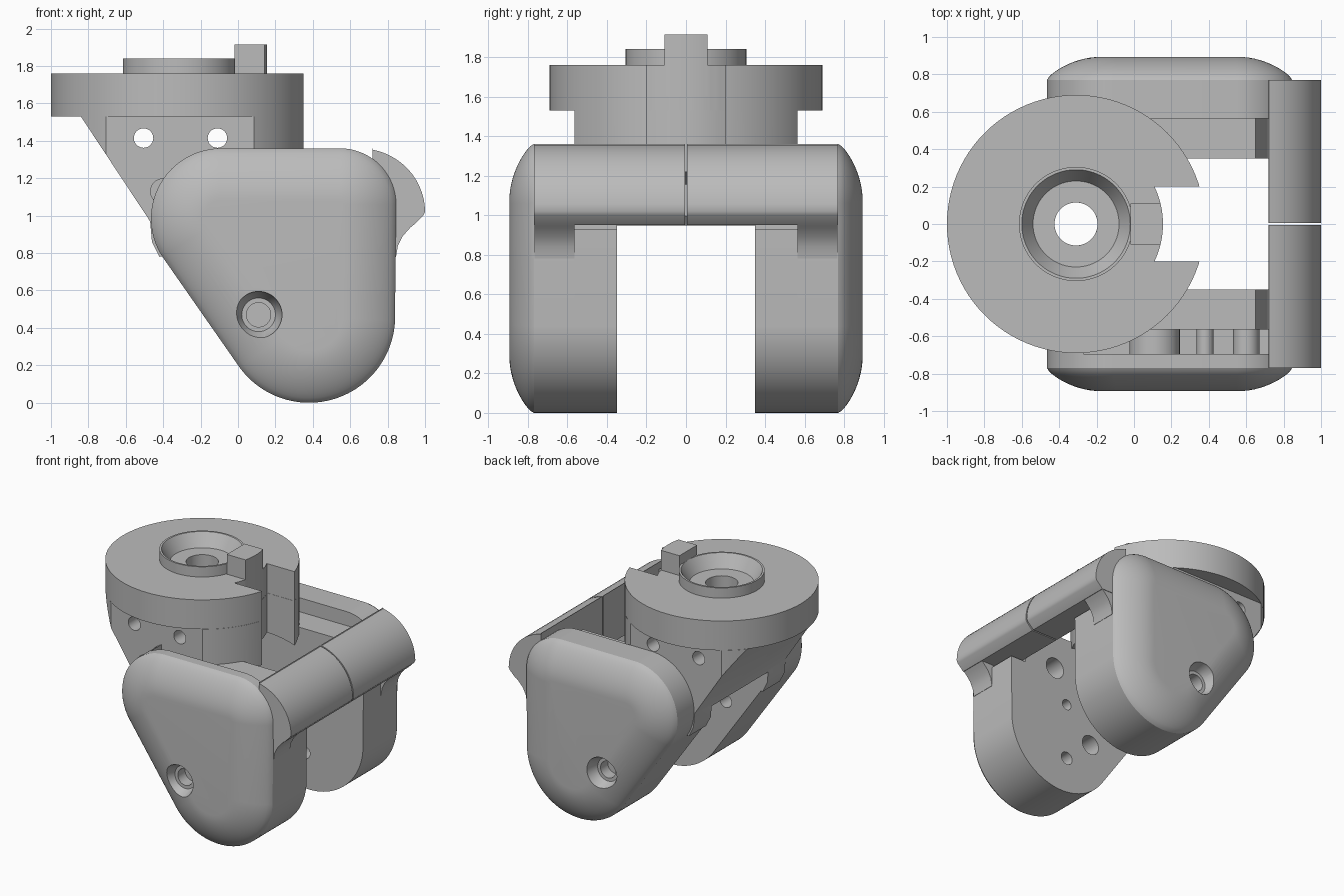
import bpy, bmesh
from math import sin, cos, pi, radians, sqrt

cube = bpy.data.objects.get("Cube")
if cube:
    bpy.data.objects.remove(cube, do_unlink=True)

GREY = (0.5, 0.5, 0.5, 1)
mat = bpy.data.materials.new("plain grey")
mat.use_nodes = True
mat.diffuse_color = GREY
mat.node_tree.nodes["Principled BSDF"].inputs["Base Color"].default_value = GREY


def loft(name, rings, closed=False):
    """Skin a list of equal-length rings; cap the ends unless closed."""
    bm = bmesh.new()
    rows = [[bm.verts.new(p) for p in ring] for ring in rings]
    n = len(rows[0])
    pairs = list(zip(rows, rows[1:]))
    if closed:
        pairs.append((rows[-1], rows[0]))
    else:
        bm.faces.new(rows[0])
        bm.faces.new(rows[-1])
    for a, b in pairs:
        for i in range(n):
            j = (i + 1) % n
            bm.faces.new((a[i], a[j], b[j], b[i]))
    bmesh.ops.recalc_face_normals(bm, faces=bm.faces)
    mesh = bpy.data.meshes.new(name)
    bm.to_mesh(mesh)
    bm.free()
    mesh.materials.append(mat)
    ob = bpy.data.objects.new(name, mesh)
    bpy.context.collection.objects.link(ob)
    return ob


def prism_y(name, pts, y0, y1):
    return loft(name, [[(x, y, z) for x, z in pts] for y in (y0, y1)])


def prism_z(name, pts, z0, z1):
    return loft(name, [[(x, y, z) for x, y in pts] for z in (z0, z1)])


def circle(cx, cy, r, n=64):
    return [(cx + r * cos(2 * pi * i / n), cy + r * sin(2 * pi * i / n)) for i in range(n)]


def rod_y(name, x, z, r, y0, y1, n=32):
    return prism_y(name, circle(x, z, r, n), y0, y1)


def boolean(ob, tool, op="DIFFERENCE"):
    """Apply a boolean and discard its helper."""
    tool.hide_render = True
    mod = ob.modifiers.new("cut", "BOOLEAN")
    mod.operation, mod.solver, mod.object = op, "EXACT", tool
    with bpy.context.temp_override(object=ob, active_object=ob):
        bpy.ops.object.modifier_apply(modifier=mod.name)
    bpy.data.objects.remove(tool, do_unlink=True)


# Rounded-triangle outline of the fork sides: hull of three circles
CORNERS = [(-0.09, 0.985, 0.375), (0.38, 0.46, 0.46), (0.545, 1.06, 0.30)]


def outline(inset=0, n=120):
    pts = []
    for i in range(n):
        c, s = cos(2 * pi * i / n), sin(2 * pi * i / n)
        x, z, r = max(CORNERS, key=lambda k: k[0] * c + k[1] * s + k[2])
        pts.append((x + (r - inset) * c, z + (r - inset) * s))
    return pts


PX = -0.31            # swivel axis
AX, AZ = 0.11, 0.47   # wheel axle
INNER, SEAM, EDGE = 0.35, 0.565, 0.77

# Notch in the swivel disc, with a curved inner wall
ARC = 0.465


def on_arc(y):
    return (PX + sqrt(ARC * ARC - y * y), y)


def notch():
    pts = [on_arc(-0.2 + 0.04 * i) for i in range(11)] + [(0.6, 0.2), (0.6, -0.2)]
    return prism_z("notch_cutter", pts, 0.6, 2.2)


# Swivel disc with raised, dished collar
profile = [(0.115, 1.5), (0.6, 1.5), (0.6, 1.53), (0.69, 1.53), (0.69, 1.76), (0.305, 1.76),
           (0.305, 1.84), (0.29, 1.84), (0.23, 1.74), (0.115, 1.74)]
profile = profile[2:] + [(0.115, 1.53)]
disc = loft("swivel_disc", [[(x, y, z) for x, y in circle(PX, 0, r, 96)] for r, z in profile], True)
boolean(disc, notch())

# Lock tab on top of the disc
tab = [on_arc(-0.11 + 0.022 * i) for i in range(11)] + [(-0.02, 0.11), (-0.02, -0.11)]
prism_z("lock_tab", tab, 1.6, 1.915)

# Neck under the disc, cut by slanted back, wheel arch, pivot and bolt holes
neck_side = [(-0.84, 1.53), (0.5, 1.53), (0.5, 0.9), (-0.42, 0.78), (-0.46, 0.86), (-0.47, 0.97)]
neck = prism_y("fork_neck", neck_side, -SEAM, SEAM)
boolean(neck, prism_z("round_cutter", circle(PX, 0, 0.69, 96), 0.5, 1.529), "INTERSECT")
boolean(neck, rod_y("wheel_arch_cutter", AX, AZ, 0.75, -INNER, INNER, 96))
boolean(neck, notch())
boolean(neck, prism_z("pivot_cutter", circle(PX, 0, 0.115), 0.5, 2))
for x in (-0.505, -0.11):
    boolean(neck, rod_y("bolt_cutter", x, 1.415, 0.052, -1, 1))

# Bar profile: rounded top, undercut bottom
bar_side = [(0.72, 0.95), (0.72, 1.36)]
bar_side += [(0.65 + 0.35 * sin(a), 1.02 + 0.34 * cos(a))
             for a in (radians(12 + 6 * i) for i in range(14))]
bar_side += [(0.99, 1.0), (0.94, 0.95)]
bracket_side = [(0.72, 1.0), (0.98, 0.99), (0.92, 0.935), (0.88, 0.89), (0.855, 0.84),
                (0.845, 0.78), (0.72, 0.78)]
arm_trim = [(-1, 1.25), (0.65, 1.25), (0.715, 1.0), (0.715, 0.93), (1, 0.93), (1, 1.5), (-1, 1.5)]
arm_holes = [(AX, AZ, 0.075), (-0.1, 0.62, 0.05), (0.33, 0.28, 0.05),
             (0.33, 0.72, 0.04), (0.44, 0.98, 0.08)]

for s, side in ((-1, "right"), (1, "left")):
    # Inner fork arm with mounting holes
    arm = prism_y(side + "_fork_arm", outline(), s * INNER, s * SEAM)
    boolean(arm, prism_y("arm_cutter", arm_trim, -1, 1))
    for x, z, r in arm_holes:
        boolean(arm, rod_y("hole_cutter", x, z, r, s * 0.2, s * 0.54))

    # Outer cover with domed face
    rings = [(SEAM, 0)]
    for i in range(13):
        a = radians(7.5 * i)
        rings.append((EDGE + 0.123 * sin(a), 0.28 * (1 - cos(a)) ** 0.7))
    cover = loft(side + "_cover", [[(x, s * y, z) for x, z in outline(d)] for y, d in rings])
    # Countersunk axle hole
    sink = [(1.0, 0.125), (0.885, 0.125), (0.81, 0.09), (0.81, 0.065), (0.72, 0.065)]
    boolean(cover, loft("sink_cutter", [[(x, s * y, z) for x, z in circle(AX, AZ, r, 48)]
                                        for y, r in sink]))
    if s < 0:
        # Open pocket for the brake parts
        pocket = [(-0.27, 1.5), (0.72, 1.5), (0.72, 0.95), (-0.27, 0.95)]
        boolean(cover, prism_y("pocket_cutter", pocket, -0.5, -0.695))

    # Half of the cross bar and its bracket
    prism_y(side + "_cross_bar", bar_side, s * 0.005, s * EDGE)
    prism_y(side + "_bar_bracket", bracket_side, s * SEAM, s * (EDGE - 0.004))

# Bosses inside the open pocket
for x, r in ((AX, 0.135), (0.38, 0.045), (0.6, 0.07)):
    rod_y("pocket_boss", x, 1.02, r, -0.7, -0.56)

# Hinge pin beside the neck
rod_y("hinge_pin", -0.40, 1.13, 0.07, -0.6, -0.5)

# Smooth rounded surfaces, keep hard edges
for ob in bpy.context.scene.objects:
    if ob.type == "MESH" and mat.name in ob.data.materials:
        bpy.ops.object.select_all(action="DESELECT")
        ob.select_set(True)
        bpy.context.view_layer.objects.active = ob
        bpy.ops.object.shade_smooth_by_angle(angle=radians(30))
